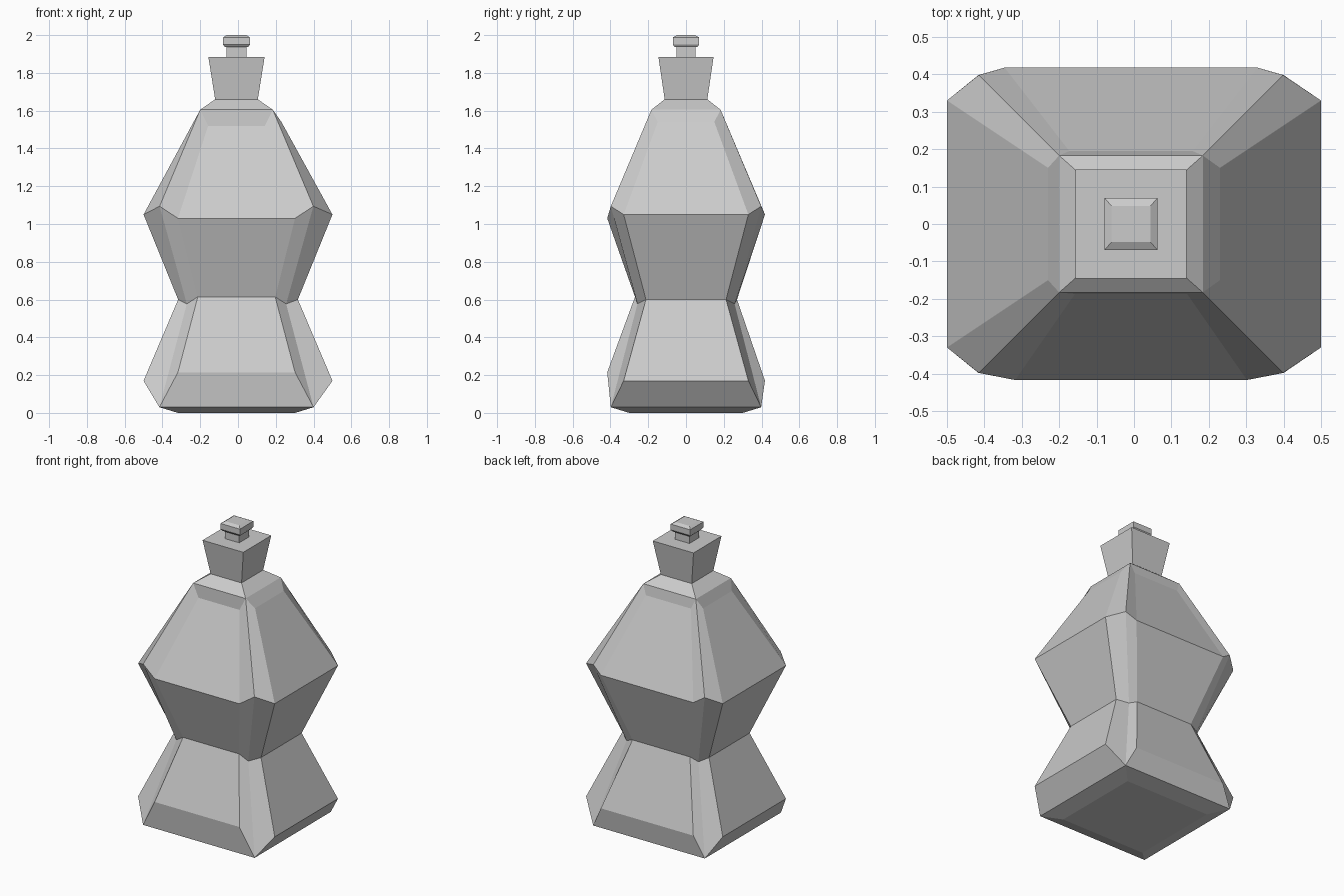
import bpy
import bmesh
from mathutils import Vector

cube = bpy.data.objects.get("Cube")
if cube:
    bpy.data.objects.remove(cube, do_unlink=True)

GREY = (0.6, 0.6, 0.6, 1.0)
OFF = -0.008  # slight sideways shift shared by corners, neck and finial

mat = bpy.data.materials.new("light_grey")
mat.use_nodes = True
mat.diffuse_color = GREY
bsdf = next(n for n in mat.node_tree.nodes if n.type == "BSDF_PRINCIPLED")
bsdf.inputs["Base Color"].default_value = GREY


def finish(name, bm):
    bmesh.ops.recalc_face_normals(bm, faces=bm.faces[:])
    mesh = bpy.data.meshes.new(name)
    bm.to_mesh(mesh)
    bm.free()
    mesh.materials.append(mat)
    obj = bpy.data.objects.new(name, mesh)
    bpy.context.collection.objects.link(obj)
    return obj


def rectangle(bm, hx, hy, z):
    signs = ((1, -1), (1, 1), (-1, 1), (-1, -1))
    return [bm.verts.new((OFF + sx * hx, sy * hy, z)) for sx, sy in signs]


def loft(name, levels, cap_bottom):
    """Stack of rectangles (half x, half y, z) joined by flat sides."""
    bm = bmesh.new()
    rings = [rectangle(bm, *level) for level in levels]
    for low, high in zip(rings, rings[1:]):
        for i in range(4):
            j = (i + 1) % 4
            bm.faces.new((low[i], low[j], high[j], high[i]))
    bm.faces.new(rings[-1])
    if cap_bottom:
        bm.faces.new(rings[0])
    return finish(name, bm)


def build_body():
    bm = bmesh.new()
    # Corner ridge points: foot, waist, belly, shoulder
    corners = [rectangle(bm, *c) for c in (
        (0.408, 0.398, 0.03), (0.263, 0.257, 0.577),
        (0.407, 0.398, 1.094), (0.192, 0.183, 1.605))]
    # Panel edges per side: distance out, half width, height
    side = ((0.5, 0.33, 0.17), (0.317, 0.212, 0.6),
            (0.5, 0.33, 1.05), (0.23, 0.15, 1.54))
    back = ((0.418, 0.338, 0.17), (0.27, 0.21, 0.6),
            (0.418, 0.338, 1.05), (0.195, 0.165, 1.54))
    front = ((0.417, 0.31, 0.215), (0.27, 0.205, 0.614),
             (0.417, 0.31, 1.03), (0.187, 0.15, 1.52))
    # Sides run right, back, left, front around the corner order
    for i, (levels, out, along) in enumerate((
            (side, (1, 0), (0, 1)), (back, (0, 1), (-1, 0)),
            (side, (-1, 0), (0, -1)), (front, (0, -1), (1, 0)))):
        out, along = Vector((*out, 0)), Vector((*along, 0))
        shift = OFF * abs(along.x)
        j = (i + 1) % 4
        edge = []
        for dist, half, z in levels:
            mid = out * dist + Vector((shift, 0, z))
            edge.append([bm.verts.new(mid - along * half),
                         bm.verts.new(mid + along * half)])
        # Foot and shoulder trapezoids
        bm.faces.new((corners[0][i], corners[0][j], edge[0][1], edge[0][0]))
        bm.faces.new((edge[3][0], edge[3][1], corners[3][j], corners[3][i]))
        # Main panels with a ridge strip on either side
        for k in range(3):
            lo, hi = edge[k], edge[k + 1]
            bm.faces.new((lo[0], lo[1], hi[1], hi[0]))
            bm.faces.new((corners[k][i], lo[0], hi[0], corners[k + 1][i]))
            bm.faces.new((lo[1], corners[k][j], corners[k + 1][j], hi[1]))
    # Bevelled underside
    base = rectangle(bm, 0.31, 0.3, 0)
    for i in range(4):
        j = (i + 1) % 4
        bm.faces.new((base[i], base[j], corners[0][j], corners[0][i]))
    bm.faces.new(base)
    return finish("body", bm)


build_body()

# Sloped shoulder and flared neck
loft("neck", ((0.192, 0.183, 1.605), (0.113, 0.113, 1.66),
              (0.149, 0.146, 1.885)), False)

# Stopper stem and chamfered finial
loft("stopper_stem", ((0.052, 0.05, 1.88), (0.052, 0.05, 1.95)), True)
loft("stopper_finial", ((0.062, 0.06, 1.937), (0.071, 0.07, 1.95),
                        (0.071, 0.07, 1.988), (0.052, 0.048, 2.0)), True)
